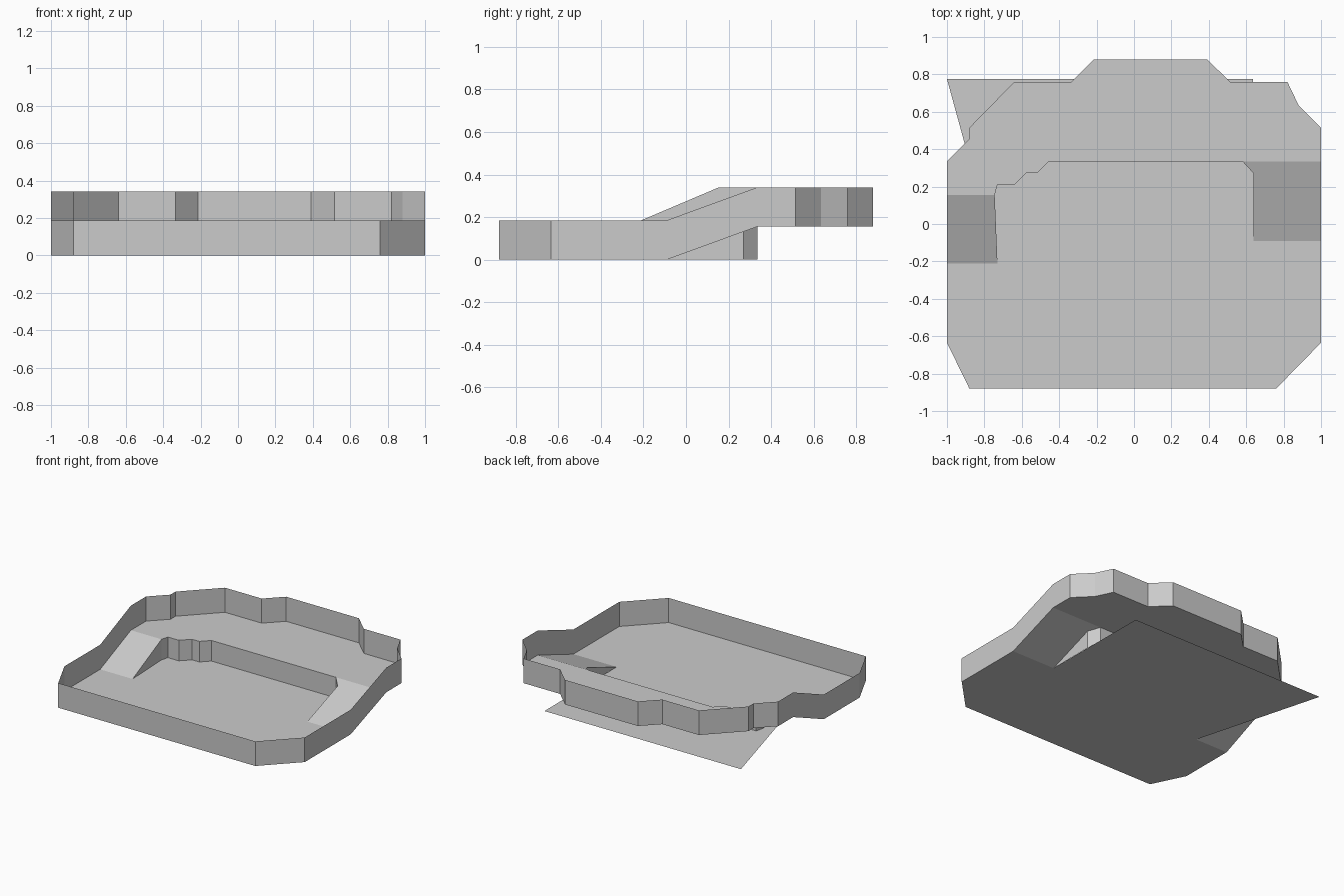
import bpy
import bmesh

cube = bpy.data.objects.get("Cube")
if cube:
    bpy.data.objects.remove(cube, do_unlink=True)

DECK = 0.155   # height of the raised deck
WALL = 0.185   # height of the rim wall

grey = bpy.data.materials.new("light_grey")
grey.use_nodes = True
colour = (0.6, 0.6, 0.6, 1)
grey.diffuse_color = colour
grey.node_tree.nodes["Principled BSDF"].inputs["Base Color"].default_value = colour


def add_faces(name, faces):
    """Make one flat-shaded object from polygons, sharing corners."""
    bm = bmesh.new()
    for corners in faces:
        bm.faces.new([bm.verts.new(c) for c in corners])
    bmesh.ops.remove_doubles(bm, verts=bm.verts, dist=0.0005)
    mesh = bpy.data.meshes.new(name)
    bm.to_mesh(mesh)
    bm.free()
    mesh.materials.append(grey)
    obj = bpy.data.objects.new(name, mesh)
    bpy.context.collection.objects.link(obj)
    return obj


def level(points, z):
    return [(x, y, z) for x, y in points]


def strip(path, closed=False):
    """Vertical quads along a path of (x, y, low z, high z)."""
    ends = path[1:] + (path[:1] if closed else [])
    faces = []
    for (x, y, lo, hi), (u, v, lo2, hi2) in zip(path, ends):
        corners = [(x, y, lo), (u, v, lo2), (u, v, hi2), (x, y, hi)]
        faces.append(list(dict.fromkeys(corners)))
    return faces


# Plan outlines, counter-clockwise from above
front = [(-1, -0.21), (-1, -0.635), (-0.88, -0.88), (0.76, -0.88), (1, -0.635), (1, -0.09)]
back = [(1, 0.335), (1, 0.515), (0.88, 0.635), (0.82, 0.76), (0.515, 0.76),
        (0.39, 0.88), (-0.215, 0.88), (-0.335, 0.76), (-0.64, 0.76),
        (-0.88, 0.515), (-0.88, 0.455), (-1, 0.335), (-1, 0.155)]
inner = [(-0.745, 0.155), (-0.73, 0.21), (-0.64, 0.21), (-0.575, 0.275),
         (-0.515, 0.275), (-0.455, 0.335), (0.58, 0.335)]
ramp_foot_left = (-0.73, -0.21)
ramp_foot_right = (0.64, -0.09)
notch = (0.64, 0.27)
notch_z = DECK * (0.27 + 0.09) / (0.335 + 0.09)

# Lower floor, running on beneath the deck
add_faces("lower_floor", [level(
    front + [ramp_foot_right, (0.635, 0.775), (-1, 0.775), ramp_foot_left], 0)])

# Raised deck
add_faces("raised_deck", [level(back + inner, DECK)])

# Ramps on both sides
add_faces("right_ramp", [level([front[0], ramp_foot_left], 0)
                         + level([inner[0], back[-1]], DECK)])
add_faces("left_ramp", [level([ramp_foot_right, front[-1]], 0)
                        + level([back[0], inner[-1]], DECK) + [(*notch, notch_z)]])

# Riser between the floor and the deck, tapering along the ramps
riser = [(*ramp_foot_left, 0, 0)]
riser += [(x, y, 0, DECK) for x, y in inner]
riser += [(*notch, 0, notch_z), (*ramp_foot_right, 0, 0)]
add_faces("deck_riser", strip(riser))

# Rim wall around the whole outline
rim = [(x, y, 0, WALL) for x, y in front]
rim += [(x, y, DECK, DECK + WALL) for x, y in back]
add_faces("rim_wall", strip(rim, closed=True))
